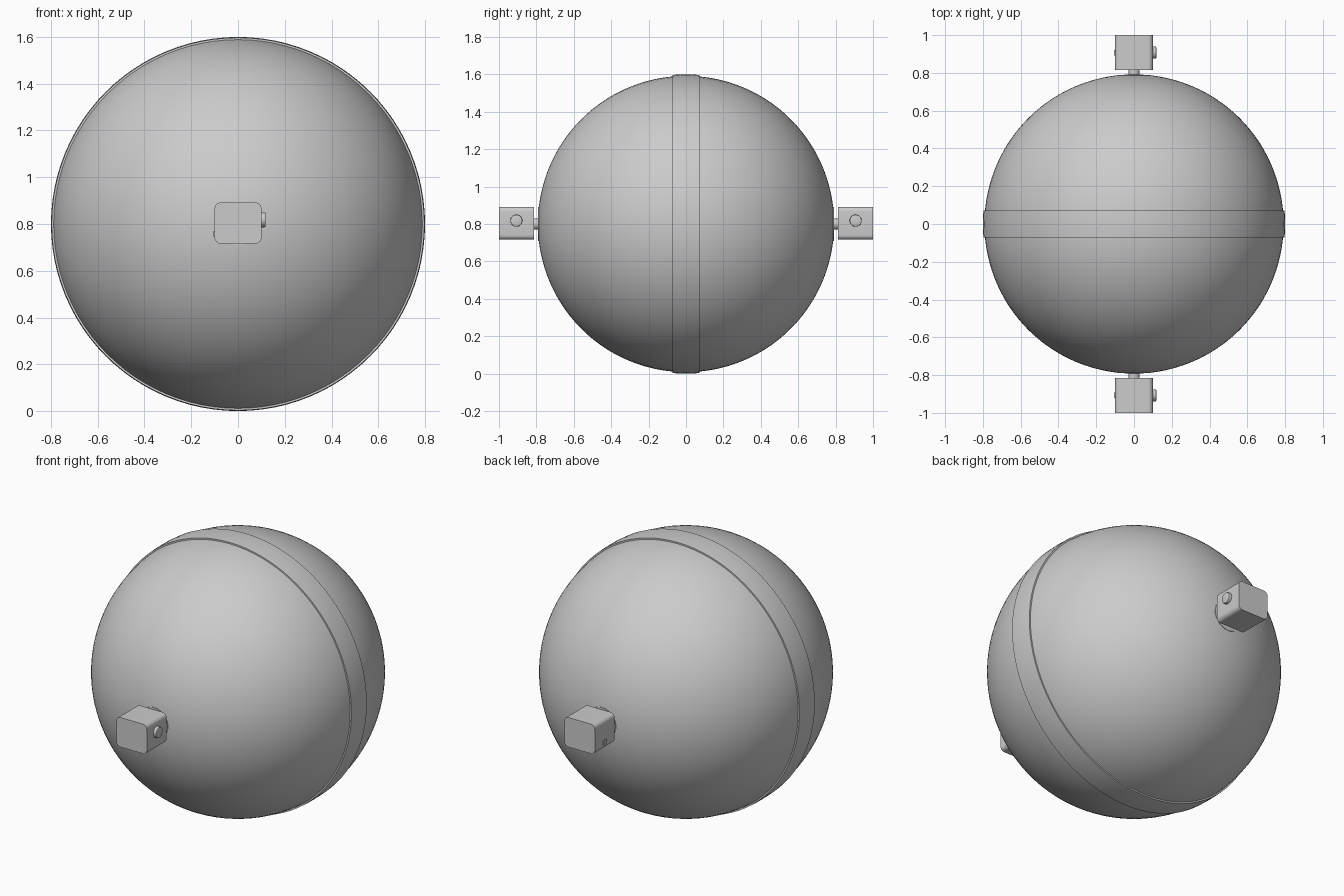
import bpy
import bmesh
import math
from mathutils import Matrix, Vector

cube = bpy.data.objects.get("Cube")
if cube:
    bpy.data.objects.remove(cube, do_unlink=True)

MID = 0.8        # height of the ball's centre
SHELL = 0.792    # radius of the half shells
BAND = 0.8       # radius of the raised belt
HALF = 0.072     # half width of the belt

grey = bpy.data.materials.new("grey")
grey.use_nodes = True
grey.diffuse_color = (0.6, 0.6, 0.6, 1)
grey.node_tree.nodes["Principled BSDF"].inputs["Base Color"].default_value = (0.6, 0.6, 0.6, 1)


def add_object(name, bm, angle=30):
    bmesh.ops.recalc_face_normals(bm, faces=bm.faces)
    mesh = bpy.data.meshes.new(name)
    bm.to_mesh(mesh)
    bm.free()
    mesh.materials.append(grey)
    obj = bpy.data.objects.new(name, mesh)
    bpy.context.collection.objects.link(obj)
    bpy.ops.object.select_all(action="DESELECT")
    obj.select_set(True)
    bpy.context.view_layer.objects.active = obj
    bpy.ops.object.shade_smooth_by_angle(angle=math.radians(angle))
    return obj


def lathe(name, profile, steps=96):
    """Spin (radius, y) points about the front-to-back axis."""
    bm = bmesh.new()
    verts = [bm.verts.new((r, y, MID)) for r, y in profile]
    edges = [bm.edges.new(pair) for pair in zip(verts, verts[1:])]
    bmesh.ops.spin(bm, geom=verts + edges, cent=(0, 0, MID), axis=(0, 1, 0),
                   angle=math.tau, steps=steps)
    bmesh.ops.remove_doubles(bm, verts=bm.verts, dist=0.0002)
    return add_object(name, bm)


def cylinder(name, centre, radius, depth, axis, bevel=0.0):
    bm = bmesh.new()
    turn = Vector((0, 0, 1)).rotation_difference(Vector(axis)).to_matrix().to_4x4()
    bmesh.ops.create_cone(bm, cap_ends=True, segments=40, radius1=radius, radius2=radius,
                          depth=depth, matrix=Matrix.Translation(centre) @ turn)
    if bevel:
        rims = [e for e in bm.edges if any(len(f.verts) > 4 for f in e.link_faces)]
        bmesh.ops.bevel(bm, geom=rims, offset=bevel, segments=2, profile=0.5, affect="EDGES")
    return add_object(name, bm)


def box(name, centre, size, corner=0.0):
    """Box whose front-to-back edges are rounded."""
    bm = bmesh.new()
    bmesh.ops.create_cube(bm, size=1, matrix=Matrix.Translation(centre) @ Matrix.Diagonal((*size, 1)))
    if corner:
        long_edges = [e for e in bm.edges
                      if abs(e.verts[0].co.y - e.verts[1].co.y) > size[1] / 2]
        bmesh.ops.bevel(bm, geom=long_edges, offset=corner, segments=6, profile=0.5, affect="EDGES")
    return add_object(name, bm)


# Raised belt around the ball
edge = BAND - 0.003
lathe("belt", [(0.77, -HALF), (edge, -HALF)]
      + [(BAND - 0.003 * t * t, HALF * t) for t in (-0.5, 0, 0.5)]
      + [(edge, HALF), (0.77, HALF)])

for side, label in ((-1, "front"), (1, "back")):
    # Half shell, from the pole to just inside the belt
    start = math.asin(0.05 / SHELL)
    angles = [start + (math.pi / 2 - start) * i / 36 for i in range(37)]
    lathe(label + "_shell", [(SHELL * math.cos(a), side * SHELL * math.sin(a)) for a in angles])

    # Mount, neck and housing
    cylinder(label + "_flange", (0, side * 0.775, MID), 0.09, 0.03, (0, 1, 0))
    cylinder(label + "_neck", (0, side * 0.80, MID), 0.03, 0.05, (0, 1, 0))
    box(label + "_housing", (0, side * 0.907, 0.804), (0.2, 0.186, 0.176), 0.025)

    # Round knob on one flank, small square button on the other
    cylinder(label + "_knob", (0.105, side * 0.907, 0.818), 0.032, 0.026, (1, 0, 0), 0.004)
    box(label + "_button", (-0.1, side * 0.907, 0.758), (0.01, 0.03, 0.025))
